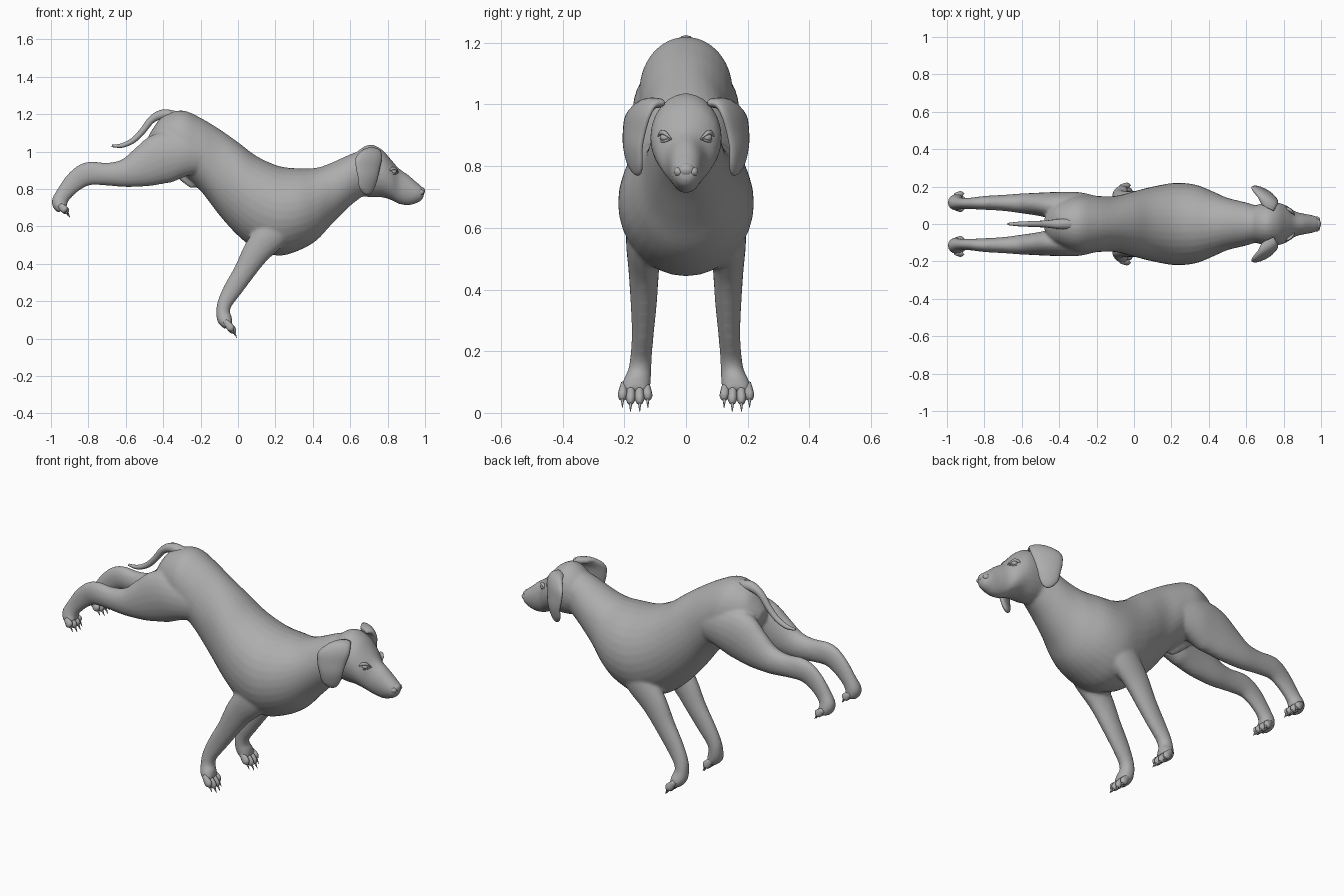
import bpy, bmesh, math
from mathutils import Vector, Matrix

cube = bpy.data.objects.get("Cube")
if cube:
    bpy.data.objects.remove(cube, do_unlink=True)

coat = bpy.data.materials.new("plain_grey")
coat.use_nodes = True
GREY = (0.42, 0.42, 0.42, 1)
coat.diffuse_color = GREY
coat.node_tree.nodes["Principled BSDF"].inputs["Base Color"].default_value = GREY


def blend(rows, steps):
    """Smooth curve through the rows (Catmull-Rom)."""
    out = []
    last = len(rows) - 1
    for i in range(last):
        a, b, c, d = (rows[max(0, min(last, i + k))] for k in (-1, 0, 1, 2))
        for j in range(steps):
            t = j / steps
            out.append([0.5 * (2 * q + (r - p) * t + (2 * p - 5 * q + 4 * r - s) * t * t
                               + (3 * q - p - 3 * r + s) * t ** 3)
                        for p, q, r, s in zip(a, b, c, d)])
    out.append(list(rows[-1]))
    return out


def loft(bm, rows, side=(0, 1, 0), upright=False, s=1, n=20, steps=4):
    """Skin oval rings; each row is x, y, z, half width, half height."""
    rows = blend(rows, steps)
    pts = [Vector(r[:3]) for r in rows]
    side = Vector(side).normalized()
    rings = []
    for i, (p, r) in enumerate(zip(pts, rows)):
        along = pts[min(i + 1, len(pts) - 1)] - pts[max(i - 1, 0)]
        up = Vector((0, 0, 1)) if upright else along.cross(side).normalized()
        ring = []
        for k in range(n):
            a = math.tau * k / n
            v = p + side * (r[3] * math.cos(a)) + up * (r[4] * math.sin(a))
            ring.append(bm.verts.new((v.x, v.y * s, v.z)))
        rings.append(ring)
    for a, b in zip(rings, rings[1:]):
        for k in range(n):
            bm.faces.new((a[k], a[(k + 1) % n], b[(k + 1) % n], b[k]))
    bm.faces.new(rings[0])
    bm.faces.new(rings[-1])


def upright_rows(rows):
    """Turn x, bottom, top, half width into loft rows."""
    return [(x, 0, (b + t) / 2, w, (t - b) / 2) for x, b, t, w in rows]


def ball(bm, centre, radii):
    m = Matrix.Translation(centre) @ Matrix.Diagonal((*radii, 1))
    bmesh.ops.create_uvsphere(bm, u_segments=16, v_segments=10, radius=1, matrix=m)


def finish(bm, name):
    bmesh.ops.recalc_face_normals(bm, faces=bm.faces)
    mesh = bpy.data.meshes.new(name)
    bm.to_mesh(mesh)
    bm.free()
    mesh.materials.append(coat)
    for f in mesh.polygons:
        f.use_smooth = True
    ob = bpy.data.objects.new(name, mesh)
    bpy.context.collection.objects.link(ob)
    return ob


SIDES = ((1, "left"), (-1, "right"))

# Body: trunk and neck, head and four legs blended into one skin
trunk = [(-.48, 1.03, 1.08, .03), (-.45, .98, 1.13, .08), (-.4, .93, 1.19, .115),
         (-.3, .88, 1.22, .15), (-.2, .79, 1.18, .15), (-.1, .66, 1.12, .15),
         (0, .55, 1.05, .175), (.1, .475, .975, .2), (.22, .443, .922, .22),
         (.33, .473, .91, .21), (.42, .525, .913, .175), (.5, .61, .94, .14),
         (.6, .71, .985, .115), (.68, .77, 1.01, .09)]
head = [(.6, .78, .95, .07), (.65, .765, 1.01, .1), (.71, .755, 1.037, .114),
        (.77, .755, 1.01, .114), (.82, .74, .955, .096), (.86, .72, .91, .068),
        (.91, .712, .875, .055), (.95, .722, .84, .048), (.98, .738, .815, .037),
        (.994, .76, .8, .02)]
hind_leg = [(-.08, .1, 1, .02, .03), (-.2, .1, .98, .05, .085), (-.3, .096, .98, .075, .12),
            (-.4, .096, .965, .076, .138), (-.5, .105, .92, .063, .112),
            (-.6, .11, .885, .053, .077), (-.7, .113, .879, .043, .061),
            (-.8, .113, .882, .037, .063), (-.87, .11, .842, .031, .055),
            (-.93, .11, .775, .032, .043), (-.955, .115, .725, .042, .042),
            (-.935, .12, .69, .046, .03)]
front_leg = [(.26, .13, .66, .06, .1), (.18, .135, .56, .06, .09), (.1, .137, .465, .05, .074),
             (.035, .137, .36, .043, .058), (-.03, .14, .26, .036, .05),
             (-.07, .145, .19, .035, .04), (-.08, .15, .14, .038, .037),
             (-.07, .16, .1, .046, .04), (-.05, .165, .065, .046, .025)]
bm = bmesh.new()
loft(bm, upright_rows(trunk), upright=True, n=32)
loft(bm, upright_rows(head), upright=True, n=24)
for s, _ in SIDES:
    loft(bm, hind_leg, s=s)
    loft(bm, front_leg, s=s)
# Belly sheath
loft(bm, [(-.35, 0, .91, .02, .02), (-.28, 0, .85, .022, .022), (-.24, 0, .815, .016, .016),
          (-.232, 0, .805, .005, .005)], n=12)
body = finish(bm, "body")
skin = body.modifiers.new("skin", 'REMESH')
skin.mode = 'VOXEL'
skin.voxel_size = 0.009
skin.use_smooth_shade = True
soften = body.modifiers.new("soften", 'SMOOTH')
soften.factor = 0.5
soften.iterations = 5

# Tail
bm = bmesh.new()
loft(bm, [(-.33, 0, 1.185, .03, .03), (-.4, 0, 1.198, .027, .027), (-.46, 0, 1.172, .02, .02),
          (-.51, 0, 1.11, .017, .017), (-.56, 0, 1.06, .015, .015),
          (-.62, 0, 1.032, .012, .012), (-.675, 0, 1.03, .006, .006)], n=12)
finish(bm, "tail")


def paw(name, base, tip, claw_end, y, s):
    """Four toes with a claw on each."""
    bm = bmesh.new()
    for off, reach in ((-.037, .8), (-.013, 1), (.013, 1), (.037, .8)):
        def at(t, extra=0):
            return (base[0] + (tip[0] - base[0]) * t, y + off * (1 + .15 * t),
                    base[1] + (tip[1] - base[1]) * t + extra)
        end = at(reach)
        loft(bm, [(*at(0), .01, .012), (*at(.4), .015, .021),
                  (*at(reach * .8), .015, .02), (*end, .006, .008)], s=s, n=10, steps=3)
        point = (end[0] + claw_end[0], end[1], end[2] + claw_end[1])
        loft(bm, [(*at(reach - .15), .007, .008), (*point, .001, .001)], s=s, n=8)
    finish(bm, name)


for s, label in SIDES:
    paw("front_paw_" + label, (-.07, .095), (-.016, .03), (.01, -.026), .165, s)
    paw("hind_paw_" + label, (-.955, .715), (-.908, .672), (.01, -.026), .12, s)

    # Hanging ear
    bm = bmesh.new()
    loft(bm, [(.715, .085, 1.005, .035, .015), (.71, .125, 1, .06, .02),
              (.7, .155, .965, .08, .02), (.695, .168, .91, .072, .019),
              (.695, .172, .86, .06, .018), (.69, .166, .81, .048, .016),
              (.69, .158, .78, .026, .011), (.69, .155, .77, .006, .004)],
         side=(-.87, .45, 0), s=s, n=16)
    finish(bm, "ear_" + label)

    # Eye with upper and lower lids
    bm = bmesh.new()
    ball(bm, (.832, .068 * s, .893), (.017, .017, .013))
    finish(bm, "eye_" + label)
    bm = bmesh.new()
    for lift, r in ((.014, .008), (-.011, .005)):
        loft(bm, [(.858, .047, .888, .002, .002), (.842, .068, .893 + lift, r, r),
                  (.822, .082, .893 + lift, r, r), (.802, .092, .89, .002, .002)],
             side=(0, 0, 1), s=s, n=8)
    finish(bm, "eyelids_" + label)

# Nose with two nostril wings
bm = bmesh.new()
ball(bm, (.975, 0, .788), (.025, .03, .024))
for s, _ in SIDES:
    ball(bm, (.975, .024 * s, .782), (.02, .016, .016))
finish(bm, "nose")
